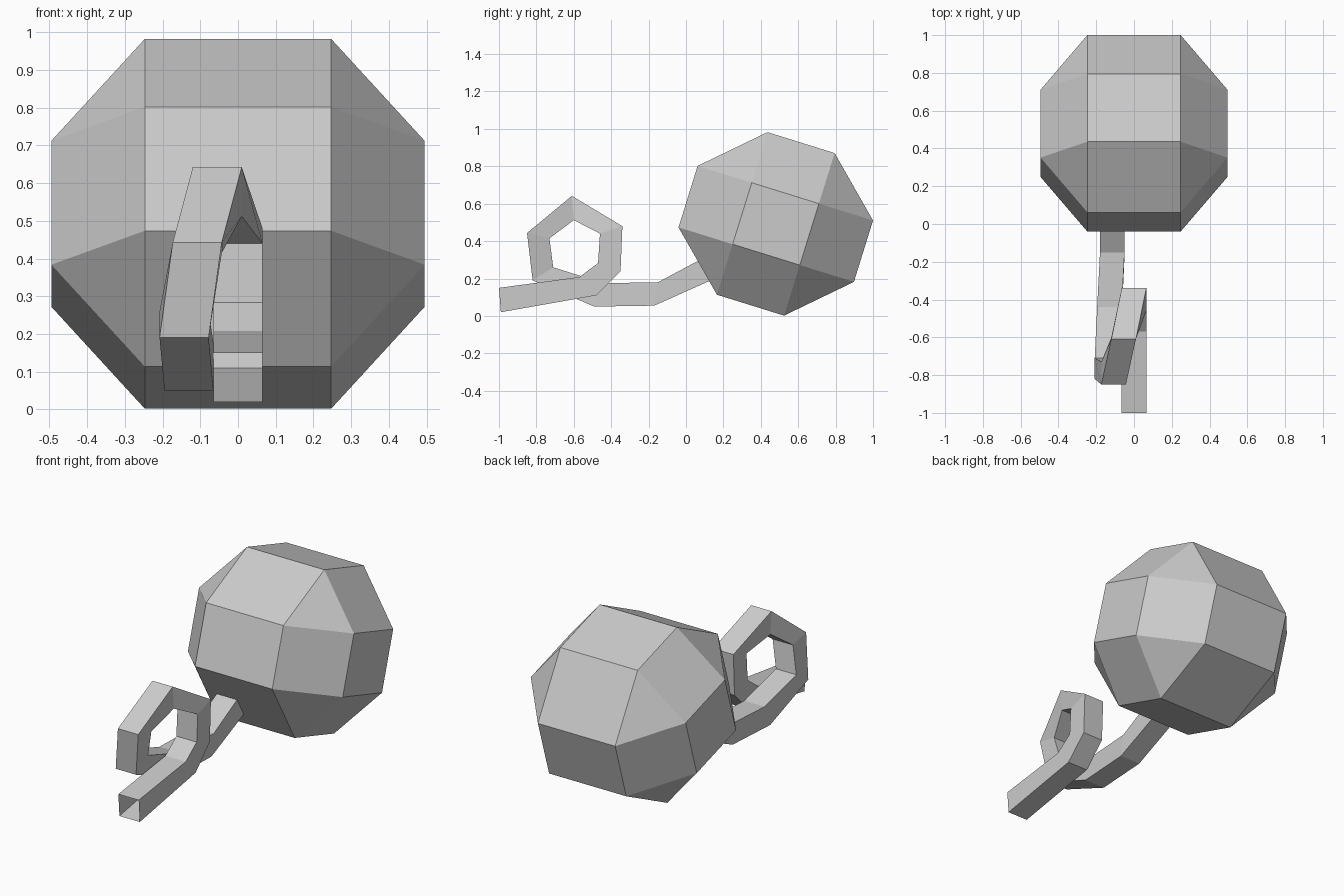
import bpy, bmesh

if "Cube" in bpy.data.objects:
    bpy.data.objects.remove(bpy.data.objects["Cube"])


def finish(bm, name):
    bmesh.ops.recalc_face_normals(bm, faces=bm.faces)
    mesh = bpy.data.meshes.new(name)
    bm.to_mesh(mesh)
    bm.free()
    obj = bpy.data.objects.new(name, mesh)
    bpy.context.collection.objects.link(obj)
    return obj


# Tilted body: a cube with wide bevels (26 flat faces)
bm = bmesh.new()
inner = (0.247, 0.188, 0.172)
outer = (0.495, 0.491, 0.455)
u, v = (0.955, -0.297), (0.297, 0.955)
for axis in range(3):
    for sx in (-1, 1):
        for su in (-1, 1):
            for sv in (-1, 1):
                x, a, b = [s * (outer if i == axis else inner)[i]
                           for i, s in enumerate((sx, su, sv))]
                bm.verts.new((x, 0.48 + a * u[0] + b * v[0],
                              0.492 + a * u[1] + b * v[1]))
bmesh.ops.convex_hull(bm, input=bm.verts)
bmesh.ops.dissolve_limit(bm, angle_limit=0.05, verts=bm.verts, edges=bm.edges)
finish(bm, "body")

# Curled tail: square tube, open at its tip
# each section: x centre, outer (y, z), inner (y, z)
sections = [
    (-0.115, (0.20, 0.22), (0.14, 0.335)),
    (-0.115, (-0.17, 0.055), (-0.15, 0.18)),
    (-0.130, (-0.49, 0.05), (-0.44, 0.175)),
    (-0.143, (-0.82, 0.19), (-0.71, 0.26)),
    (-0.108, (-0.85, 0.443), (-0.73, 0.415)),
    (-0.055, (-0.61, 0.642), (-0.60, 0.512)),
    (0.0, (-0.34, 0.48), (-0.46, 0.44)),
    (0.0, (-0.35, 0.24), (-0.47, 0.283)),
    (0.0, (-0.48, 0.11), (-0.57, 0.208)),
    (0.0, (-0.99, 0.02), (-1.0, 0.15)),
]
half_width = 0.065
bm = bmesh.new()
rings = []
for x, o, i in sections:
    rings.append([bm.verts.new((x + s * half_width, *p))
                  for s, p in ((-1, o), (1, o), (1, i), (-1, i))])
for r, q in zip(rings, rings[1:]):
    for k in range(4):
        n = (k + 1) % 4
        bm.faces.new((r[k], r[n], q[n], q[k]))
finish(bm, "curled_tail")
